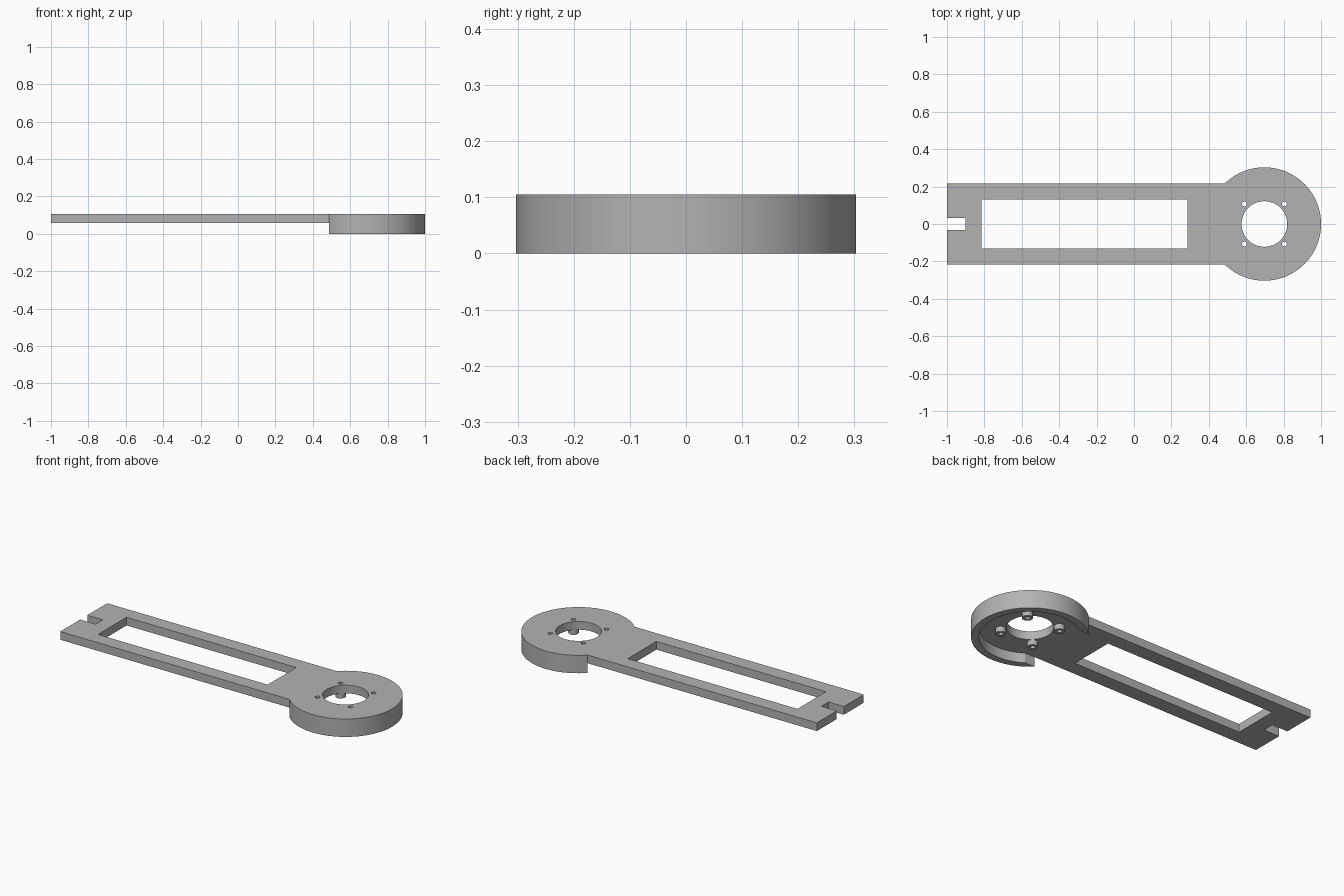
import bpy, bmesh, math

cube = bpy.data.objects.get("Cube")
if cube:
    bpy.data.objects.remove(cube, do_unlink=True)

grey = bpy.data.materials.new("mid grey")
grey.use_nodes = True
colour = (0.45, 0.45, 0.45, 1)
grey.diffuse_color = colour
grey.node_tree.nodes["Principled BSDF"].inputs["Base Color"].default_value = colour

# Main sizes
CX, R, R_IN = 0.697, 0.303, 0.263     # round head
ARM = 0.217                           # half width of the arm
TOP, UNDER = 0.105, 0.057             # plate heights


def arc(x, y, r, a0, a1, n):
    return [(x + r * math.cos(a0 + (a1 - a0) * i / n),
             y + r * math.sin(a0 + (a1 - a0) * i / n)) for i in range(n + 1)]


def circle(x, y, r, n):
    return arc(x, y, r, 0, math.tau, n)[:-1]


def rect(x0, x1, h):
    return [(x0, -h), (x1, -h), (x1, h), (x0, h)]


def extrude(name, loops, z0, z1):
    """Fill closed outlines (inner ones become holes) and give them height."""
    curve = bpy.data.curves.new(name + "_outline", "CURVE")
    curve.dimensions = "2D"
    curve.fill_mode = "BOTH"
    curve.extrude = (z1 - z0) / 2
    for pts in loops:
        s = curve.splines.new("POLY")
        s.points.add(len(pts) - 1)
        for p, (x, y) in zip(s.points, pts):
            p.co = (x, y, 0, 1)
        s.use_cyclic_u = True
    helper = bpy.data.objects.new(name + "_outline", curve)
    bpy.context.collection.objects.link(helper)
    bpy.context.view_layer.update()
    deps = bpy.context.evaluated_depsgraph_get()
    mesh = bpy.data.meshes.new_from_object(helper.evaluated_get(deps))
    bpy.data.objects.remove(helper, do_unlink=True)
    bm = bmesh.new()
    bm.from_mesh(mesh)
    bmesh.ops.remove_doubles(bm, verts=bm.verts, dist=1e-5)
    bmesh.ops.translate(bm, verts=bm.verts, vec=(0, 0, (z0 + z1) / 2))
    bmesh.ops.recalc_face_normals(bm, faces=bm.faces)
    bm.to_mesh(mesh)
    bm.free()
    mesh.materials.clear()
    mesh.materials.append(grey)
    obj = bpy.data.objects.new(name, mesh)
    bpy.context.collection.objects.link(obj)
    bpy.ops.object.select_all(action="DESELECT")
    obj.select_set(True)
    bpy.context.view_layer.objects.active = obj
    bpy.ops.object.shade_smooth_by_angle(angle=math.radians(30))
    return obj


# Flat plate: slotted arm running into the round head, with its openings
join = math.pi - math.asin(ARM / R)
outline = arc(CX, 0, R, -join, join, 96)
outline += [(-1, ARM), (-1, 0.033), (-0.9, 0.033),
            (-0.9, -0.033), (-1, -0.033), (-1, -ARM)]
screws = [(CX + sx * 0.107, sy * 0.107) for sx in (-1, 1) for sy in (-1, 1)]
holes = [rect(-0.815, 0.285, 0.132), circle(CX, 0, 0.122, 64)]
holes += [circle(x, y, 0.013, 24) for x, y in screws]
extrude("arm_plate", [outline] + holes, UNDER, TOP)

# Skirt wall under the head, open where the arm enters
inner = math.pi - math.asin(ARM / R_IN)
wall = arc(CX, 0, R, -join, join, 96) + arc(CX, 0, R_IN, inner, -inner, 96)
extrude("head_skirt", [wall], 0, UNDER)

# Hollow standoffs below the screw holes
for i, (x, y) in enumerate(screws):
    extrude(f"standoff_{i + 1}", [circle(x, y, 0.028, 32), circle(x, y, 0.013, 24)],
            0.027, UNDER)
